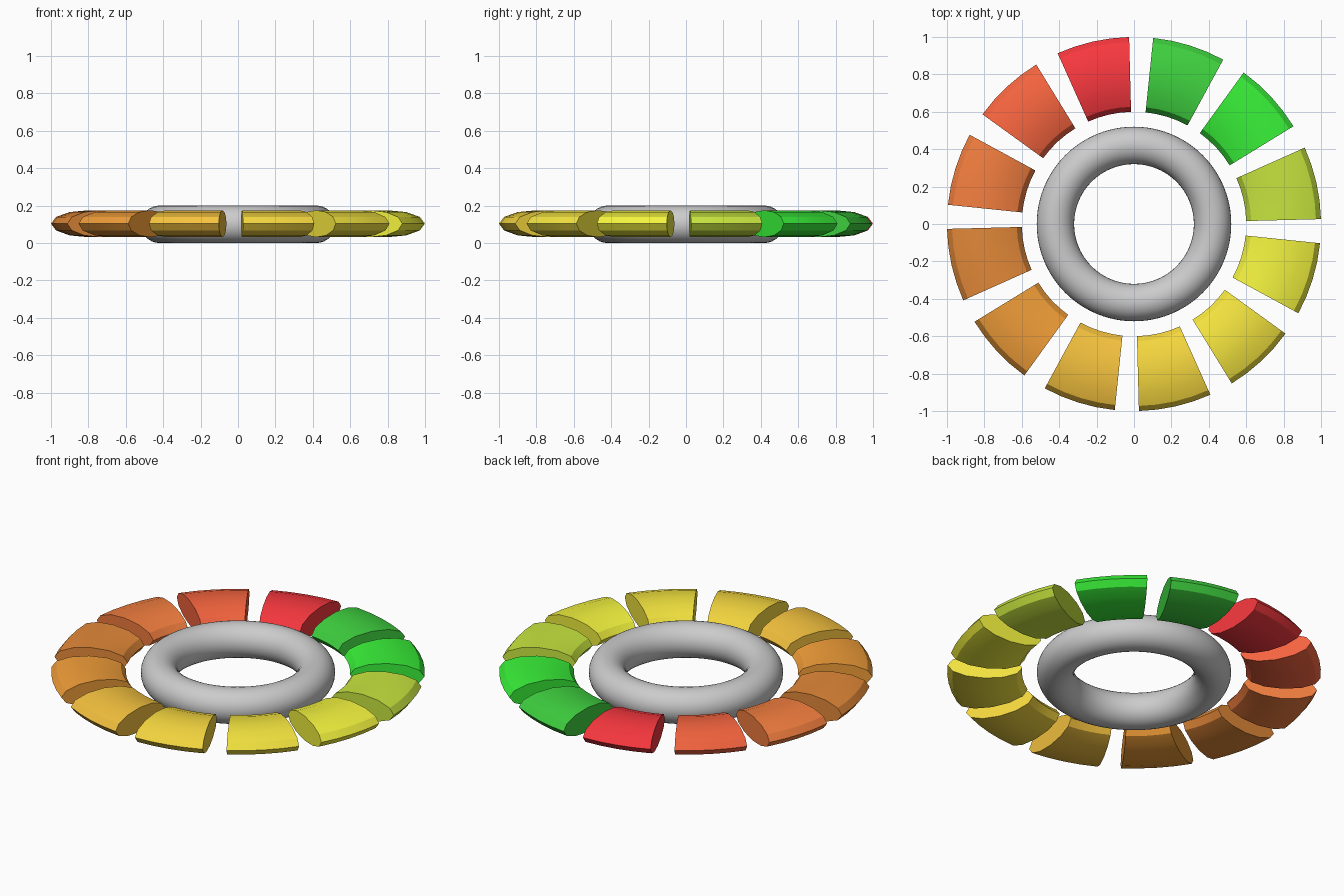
import bpy, bmesh
from math import sin, cos, radians, pi

if "Cube" in bpy.data.objects:
    bpy.data.objects.remove(bpy.data.objects["Cube"])

Z = 0.1


def colour(name, rgb):
    m = bpy.data.materials.new(name)
    m.diffuse_color = (*rgb, 1)
    m.use_nodes = True
    m.node_tree.nodes["Principled BSDF"].inputs["Base Color"].default_value = m.diffuse_color
    return m


def segment(name, start, mat, span=22.6, steps=4, sides=12):
    """Sweep a flattened oval section along a short arc and cap both ends."""
    bm = bmesh.new()
    rings = []
    for i in range(steps + 1):
        a = radians(start + span * i / steps)
        ring = []
        for k in range(sides):
            t = 2 * pi * k / sides
            r = 0.8 + 0.2 * cos(t)
            ring.append(bm.verts.new((r * cos(a), r * sin(a), Z + 0.003 + 0.072 * sin(t))))
        rings.append(ring)
    for p, q in zip(rings, rings[1:]):
        for k in range(sides):
            n = (k + 1) % sides
            bm.faces.new((p[k], p[n], q[n], q[k]))
    bm.faces.new(rings[0])
    bm.faces.new(rings[-1][::-1])
    bmesh.ops.recalc_face_normals(bm, faces=bm.faces)
    me = bpy.data.meshes.new(name)
    bm.to_mesh(me)
    bm.free()
    me.materials.append(mat)
    ob = bpy.data.objects.new(name, me)
    bpy.context.collection.objects.link(ob)
    bpy.ops.object.select_all(action='DESELECT')
    ob.select_set(True)
    bpy.context.view_layer.objects.active = ob
    bpy.ops.object.shade_smooth_by_angle(angle=radians(30))


# Grey inner ring
bpy.ops.mesh.primitive_torus_add(major_radius=0.42, minor_radius=0.1, location=(0, 0, Z),
                                 major_segments=96, minor_segments=32)
bpy.context.object.name = "inner_ring"
bpy.ops.object.shade_smooth()

# Coloured gauge segments, clockwise from the top
colours = [
    ("dark_green", (0.05, 0.65, 0.05)), ("green", (0.04, 0.88, 0.04)),
    ("lime", (0.58, 0.79, 0.05)), ("yellow", (0.91, 0.91, 0.05)),
    ("gold", (0.92, 0.79, 0.05)), ("amber", (0.93, 0.69, 0.05)),
    ("orange", (0.93, 0.55, 0.05)), ("deep_orange", (0.88, 0.34, 0.04)),
    ("rust", (0.77, 0.25, 0.04)), ("red_orange", (0.90, 0.21, 0.05)),
    ("light_red", (0.93, 0.13, 0.05)), ("red", (0.95, 0.04, 0.05)),
]
for i, (name, rgb) in enumerate(colours):
    segment("segment_" + name, 61.5 - 30 * i, colour(name, rgb))
